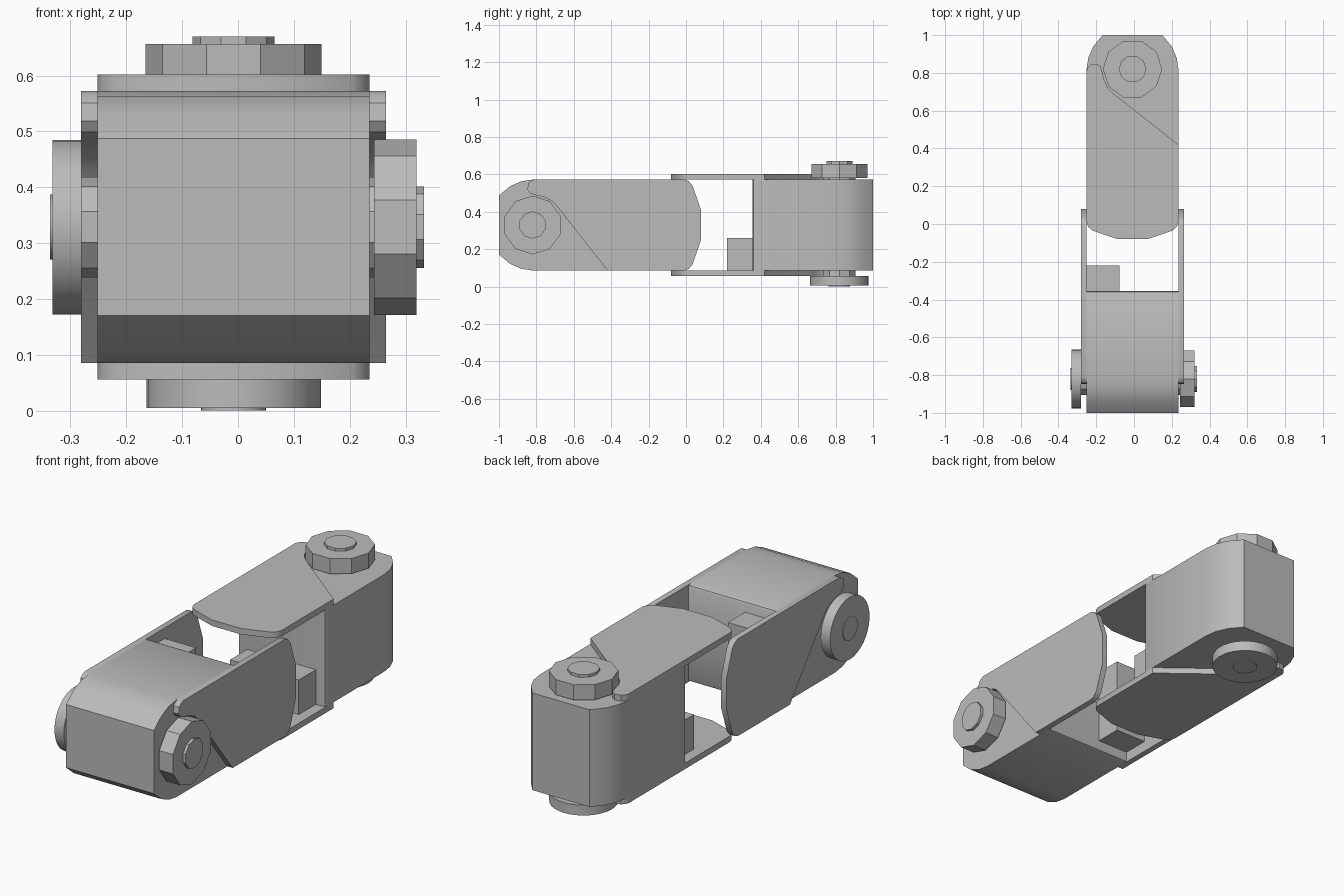
import bpy, bmesh, math
from mathutils import Vector

if "Cube" in bpy.data.objects:
    bpy.data.objects.remove(bpy.data.objects["Cube"], do_unlink=True)

grey = bpy.data.materials.new("plain grey")
grey.use_nodes = True
grey.diffuse_color = (0.5, 0.5, 0.5, 1)
grey.node_tree.nodes["Principled BSDF"].inputs["Base Color"].default_value = (0.5, 0.5, 0.5, 1)

HALF = 0.243      # half width of the square bodies
CX, CZ = -0.008, 0.329
PIN = 0.82        # distance of each pin from the middle


# Each link uses a = outward along its length, h = across, t = along its pin
def front_place(a, h, t):
    return Vector((t + CX, -a, h + CZ))


def back_place(a, h, t):
    return Vector((CX - h, a, t + CZ))


def prism(name, place, outline, t0, t1, angle=35):
    """Extrude an (a, h) outline along the pin direction."""
    bm = bmesh.new()
    lower = [bm.verts.new(place(a, h, t0)) for a, h in outline]
    upper = [bm.verts.new(place(a, h, t1)) for a, h in outline]
    bm.faces.new(lower)
    bm.faces.new(upper)
    n = len(outline)
    for i in range(n):
        j = (i + 1) % n
        bm.faces.new((lower[i], lower[j], upper[j], upper[i]))
    bmesh.ops.recalc_face_normals(bm, faces=bm.faces)
    mesh = bpy.data.meshes.new(name)
    bm.to_mesh(mesh)
    bm.free()
    mesh.materials.append(grey)
    obj = bpy.data.objects.new(name, mesh)
    bpy.context.collection.objects.link(obj)
    bpy.ops.object.select_all(action="DESELECT")
    obj.select_set(True)
    bpy.context.view_layer.objects.active = obj
    bpy.ops.object.shade_smooth_by_angle(angle=math.radians(angle))
    return obj


def ring(radius, sides):
    """Polygon around the pin, with a corner pointing across the link."""
    return [(PIN + radius * math.sin(math.tau * i / sides),
             radius * math.cos(math.tau * i / sides)) for i in range(sides)]


def both_sides(points):
    return points + [(a, -h) for a, h in reversed(points)]


# Body outline: square inner end, rounded outer end
body_outline = both_sides([(0.355, HALF - 0.015), (0.36, HALF - 0.005), (0.37, HALF),
                           (0.82, HALF), (0.88, 0.234), (0.94, 0.208), (1.0, 0.158)])
# Side plate outline: bowed free end, diagonal cut and hooked tip
plate_end = both_sides([(0.01, HALF), (-0.015, 0.234), (-0.035, 0.212), (-0.08, 0.08)])
hook = [(0.42, -HALF), (0.69, 0.1), (0.72, 0.13), (0.76, 0.15), (0.805, 0.16),
        (0.835, 0.17), (0.848, 0.19), (0.843, 0.222), (0.825, 0.238), (0.81, HALF)]
plate_outline = plate_end + hook
# Stop block sitting on the inner end of the body
block_outline = [(0.22, -0.19), (0.36, -0.19), (0.36, 0.19), (0.22, 0.19)]

for side, place in (("front", front_place), ("back", back_place)):
    prism(side + "_body", place, body_outline, -HALF, HALF)
    prism(side + "_nut_side_plate", place, plate_outline, HALF, 0.273)
    prism(side + "_head_side_plate", place, plate_outline, -0.273, -HALF)
    prism(side + "_stop_block", place, block_outline, -HALF, -0.07)
    prism(side + "_pin_shaft", place, ring(0.09, 10), -0.28, 0.26, 20)
    prism(side + "_pin_nut", place, ring(0.157, 10), 0.251, 0.327, 20)
    prism(side + "_nut_tip", place, ring(0.073, 10), 0.32, 0.341, 20)
    prism(side + "_pin_head", place, ring(0.156, 32), -0.324, -0.272)
    prism(side + "_head_tip", place, ring(0.058, 32), -0.328, -0.32)
